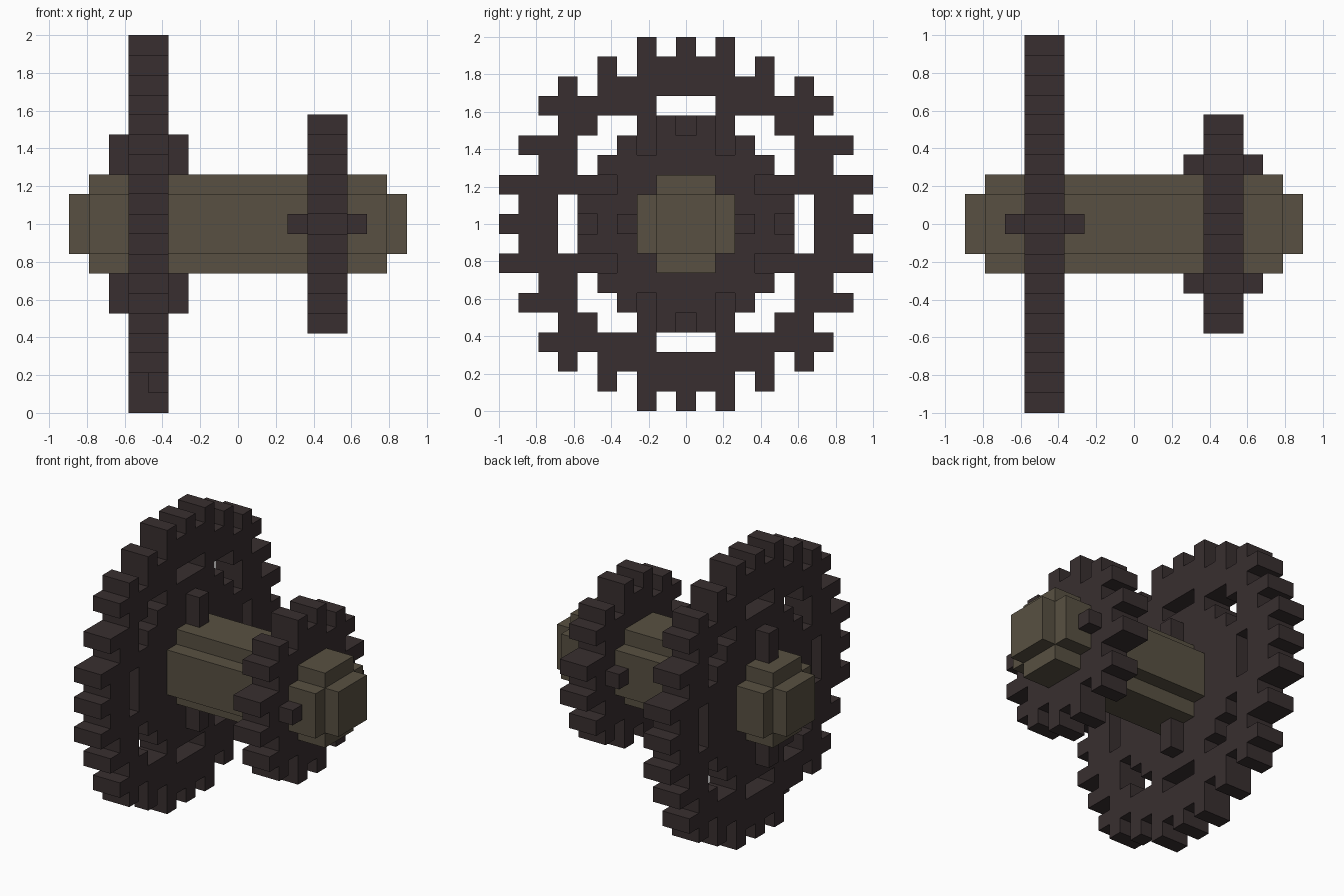
import bpy, bmesh
from mathutils import Vector
from itertools import product

if "Cube" in bpy.data.objects:
    bpy.data.objects.remove(bpy.data.objects["Cube"])

U = 2 / 19  # one block

def material(name, rgb):
    m = bpy.data.materials.new(name)
    m.diffuse_color = (*rgb, 1)
    m.use_nodes = True
    m.node_tree.nodes["Principled BSDF"].inputs["Base Color"].default_value = m.diffuse_color
    return m

dark_iron = material("dark_iron", (0.040, 0.028, 0.029))
worn_wood = material("worn_wood", (0.098, 0.081, 0.054))

# Filled column ranges (j from, j to) of one quarter of each gear, by row k
LARGE_RIM = {0: [(7, 9)], 1: [(7, 8)], 2: [(5, 9)], 3: [(6, 7)], 4: [(6, 8)],
             5: [(5, 6)], 6: [(2, 7)], 7: [(0, 4), (6, 6)],
             8: [(0, 2), (4, 4)], 9: [(0, 0), (2, 2)]}
SMALL = {0: [(0, 4)], 1: [(0, 5)], 2: [(0, 3)], 3: [(0, 4)],
         4: [(0, 1), (3, 3)], 5: [(1, 1)]}

def filled(rows, j, k):
    return any(a <= abs(j) <= b for a, b in rows.get(abs(k), []))

def large(j, k):  # toothed rim plus a solid round hub
    return filled(LARGE_RIM, j, k) or j * j + k * k <= 30

def axle(i, j, k):  # plus-shaped shaft with square end caps
    a, b = sorted((abs(j), abs(k)))
    return b <= 1 or (abs(i) <= 7 and b <= 2 and a <= 1)

grid = list(product(range(-9, 10), repeat=2))
parts = {
    "axle": ({(i, j, k) for i in range(-8, 9) for j, k in grid if axle(i, j, k)}, worn_wood),
    "large_gear": ({(i, j, k) for i in (-5, -4) for j, k in grid if large(j, k)}, dark_iron),
    "small_gear": ({(i, j, k) for i in (4, 5) for j, k in grid if filled(SMALL, j, k)}, dark_iron),
    "large_gear_pins": ({(i, 0, k) for i in range(-6, -2) for k in (-4, -3, 3, 4)}, dark_iron),
    "small_gear_pins": ({(i, j, 0) for i in range(3, 7) for j in (-3, 3)}, dark_iron),
}
parts["large_gear"][0].discard((-5, -4, -8))  # chipped tooth

occupied = set().union(*(cells for cells, _ in parts.values()))
taken = set()

def build(name, cells, mat):
    """Skin the blocks with only the faces that are open to the air."""
    bm = bmesh.new()
    for c in cells:
        for axis, s in product(range(3), (-1, 1)):
            n = [0, 0, 0]
            n[axis] = s
            if tuple(a + b for a, b in zip(c, n)) in occupied:
                continue
            n = Vector(n)
            t = Vector([float(x == (axis + 1) % 3) for x in range(3)])
            b = n.cross(t)
            mid = Vector(c) + n / 2
            quad = [mid + (t * p + b * q) / 2 for p, q in ((-1, -1), (1, -1), (1, 1), (-1, 1))]
            bm.faces.new([bm.verts.new(v * U + Vector((0, 0, 1))) for v in quad])
    bmesh.ops.remove_doubles(bm, verts=bm.verts, dist=1e-4)
    me = bpy.data.meshes.new(name)
    bm.to_mesh(me)
    bm.free()
    me.materials.append(mat)
    bpy.context.collection.objects.link(bpy.data.objects.new(name, me))

for name, (cells, mat) in parts.items():
    build(name, cells - taken, mat)
    taken |= cells
